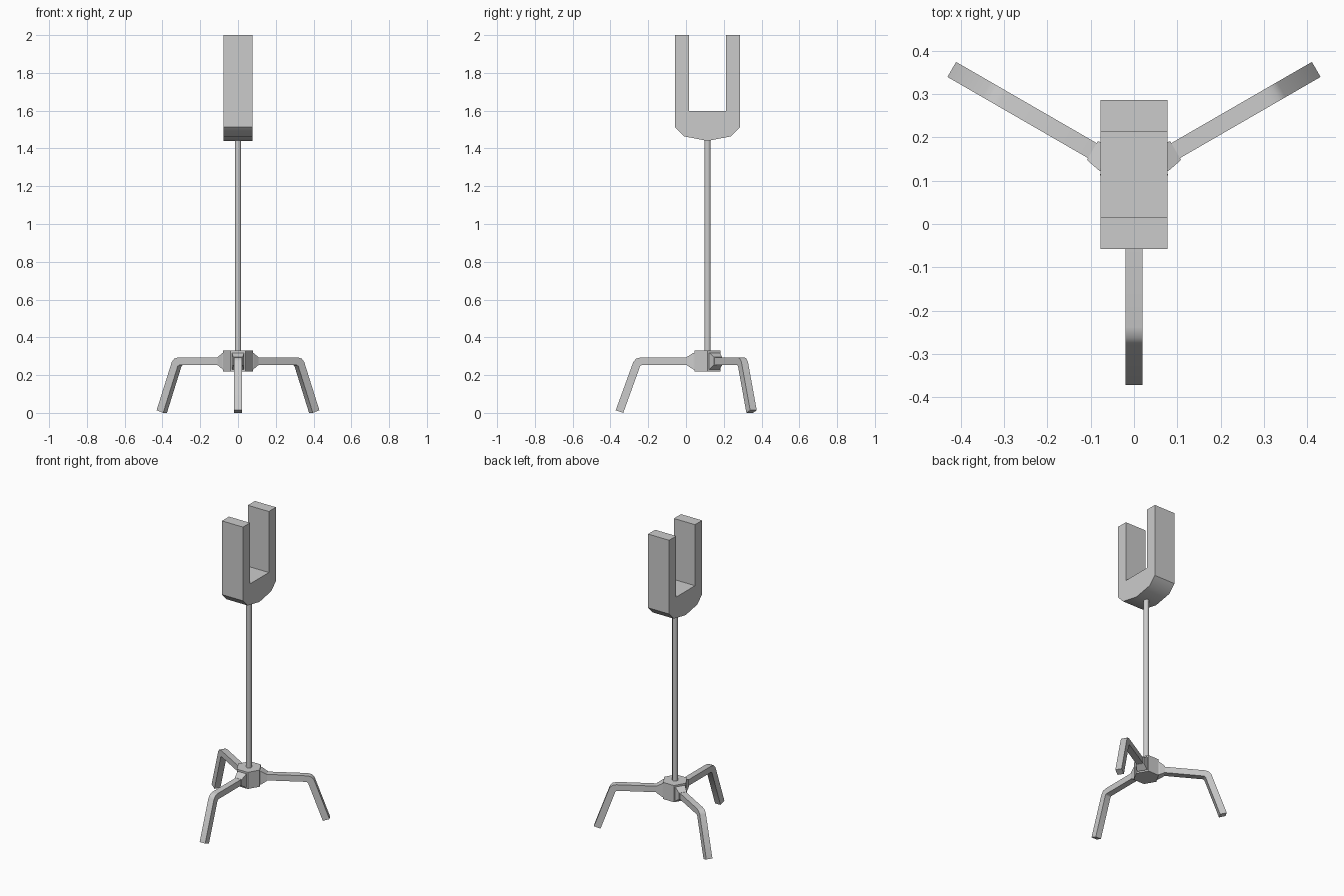
import bpy, bmesh, math
from mathutils import Matrix, Vector

if "Cube" in bpy.data.objects:
    bpy.data.objects.remove(bpy.data.objects["Cube"])

CY = 0.114  # y of the pole axis

grey = bpy.data.materials.new("metal_grey")
grey.diffuse_color = (0.6, 0.6, 0.6, 1)
grey.use_nodes = True
grey.node_tree.nodes["Principled BSDF"].inputs["Base Color"].default_value = grey.diffuse_color


def finish(name, bm, matrix=Matrix.Identity(4), smooth=None):
    """Turn a bmesh into a named grey object."""
    bmesh.ops.recalc_face_normals(bm, faces=bm.faces)
    bm.transform(matrix)
    mesh = bpy.data.meshes.new(name)
    bm.to_mesh(mesh)
    bm.free()
    mesh.materials.append(grey)
    obj = bpy.data.objects.new(name, mesh)
    bpy.context.collection.objects.link(obj)
    if smooth:
        bpy.ops.object.select_all(action='DESELECT')
        obj.select_set(True)
        bpy.context.view_layer.objects.active = obj
        bpy.ops.object.shade_smooth_by_angle(angle=math.radians(smooth))
    return obj


def loft(sections):
    """Closed solid through rings with equal point counts."""
    bm = bmesh.new()
    rings = [[bm.verts.new(p) for p in ring] for ring in sections]
    n = len(rings[0])
    for a, b in zip(rings, rings[1:]):
        for i in range(n):
            j = (i + 1) % n
            bm.faces.new((a[i], a[j], b[j], b[i]))
    bm.faces.new(rings[0])
    bm.faces.new(rings[-1])
    return bm


def prism(profile, half_width):
    """Profile of (u, z) points extruded along the x axis."""
    return loft([[(x, u, z) for u, z in profile] for x in (-half_width, half_width)])


def cylinder(sides, radius, z0, z1, phase=0.0):
    angles = [phase + math.tau * i / sides for i in range(sides)]
    return loft([[(radius * math.cos(a), CY + radius * math.sin(a), z) for a in angles]
                 for z in (z0, z1)])


# U-shaped cradle at the top
half = [(0.172, 1.513), (0.124, 1.464)]
cradle = [(-0.172, 2.0), (-0.098, 2.0), (-0.098, 1.597), (0.098, 1.597),
          (0.098, 2.0), (0.172, 2.0)] + half + [(0, 1.44)]
cradle += [(-u, z) for u, z in reversed(half)]
finish("cradle", prism(cradle, 0.077), Matrix.Translation((0, CY, 0)), 40)

# Pole and hexagonal hub
finish("pole", cylinder(8, 0.018, 0.30, 1.46, math.pi / 8), smooth=50)
finish("hub", cylinder(6, 0.079, 0.22, 0.33))

# Three bent legs with flared sockets, set around the hub
leg = [(0.08, 0.294), (0.352, 0.294), (0.377, 0.288), (0.393, 0.270),
       (0.486, 0.014), (0.446, 0.0), (0.357, 0.247), (0.348, 0.254), (0.08, 0.254)]


def socket_ring(r, w, h):
    return [(-w, r, 0.274 - h), (w, r, 0.274 - h), (w, r, 0.274 + h), (-w, r, 0.274 + h)]


for name, angle in (("front", 180), ("left", 60), ("right", -60)):
    place = Matrix.Translation(Vector((0, CY, 0))) @ Matrix.Rotation(math.radians(angle), 4, 'Z')
    finish(name + "_leg", prism(leg, 0.02), place, 60)
    finish(name + "_socket",
           loft([socket_ring(0.06, 0.032, 0.044), socket_ring(0.075, 0.032, 0.044),
                 socket_ring(0.111, 0.025, 0.021)]), place)
